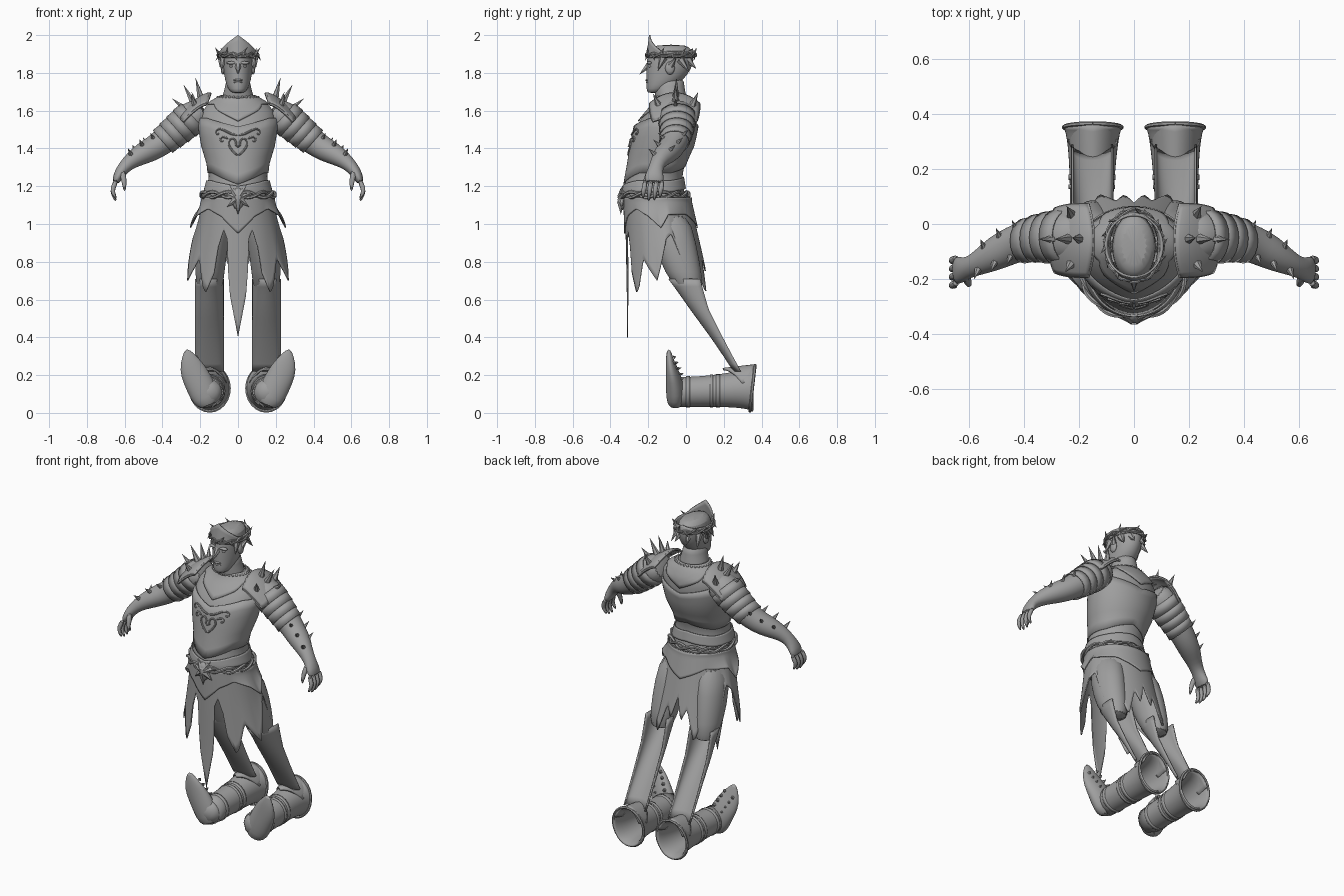
import bpy, bmesh, math
from math import sin, cos, pi, radians
from mathutils import Vector

if "Cube" in bpy.data.objects:
    bpy.data.objects.remove(bpy.data.objects["Cube"], do_unlink=True)

GREY = (0.35, 0.35, 0.35, 1)
grey = bpy.data.materials.new("plain grey")
grey.use_nodes = True
grey.diffuse_color = GREY
shader = grey.node_tree.nodes["Principled BSDF"]
shader.inputs["Base Color"].default_value = GREY
shader.inputs["Roughness"].default_value = 0.7


def finish(name, bm, mirror=False, subdivide=0, thickness=0):
    """Turn a bmesh into a smooth-shaded object with its modifiers."""
    bmesh.ops.remove_doubles(bm, verts=bm.verts[:], dist=0.0002)
    bmesh.ops.recalc_face_normals(bm, faces=bm.faces[:])
    mesh = bpy.data.meshes.new(name)
    bm.to_mesh(mesh)
    bm.free()
    mesh.materials.append(grey)
    mesh.shade_smooth()
    mesh.set_sharp_from_angle(angle=radians(40))
    obj = bpy.data.objects.new(name, mesh)
    bpy.context.scene.collection.objects.link(obj)
    if subdivide:
        obj.modifiers.new("Subdivide", 'SUBSURF').levels = subdivide
        obj.modifiers["Subdivide"].render_levels = subdivide
    if thickness:
        solid = obj.modifiers.new("Thickness", 'SOLIDIFY')
        solid.thickness = thickness
        solid.offset = 0
    if mirror:
        obj.modifiers.new("Mirror", 'MIRROR')


def loft(name, rows, normal=None, ref='X', sides=20, caps=True, **options):
    """Skin ellipses (x, y, z, half width, half depth) set along a path."""
    bm = bmesh.new()
    axis = Vector([float(letter == ref) for letter in 'XYZ'])
    centres = [Vector(row[:3]) for row in rows]
    rings = []
    for i, row in enumerate(rows):
        ahead = centres[min(i + 1, len(rows) - 1)] - centres[max(i - 1, 0)]
        n = Vector(normal) if normal else ahead.normalized()
        u = (axis - n * axis.dot(n)).normalized()
        v = n.cross(u)
        rings.append([bm.verts.new(centres[i] + u * row[3] * cos(t) + v * row[4] * sin(t))
                      for t in (2 * pi * k / sides for k in range(sides))])
    for low, high in zip(rings, rings[1:]):
        for k in range(sides):
            j = (k + 1) % sides
            bm.faces.new((low[k], low[j], high[j], high[k]))
    if caps:
        bm.faces.new(rings[0])
        bm.faces.new(rings[-1])
    finish(name, bm, **options)


def tube(name, points, radius, ref='Y', **options):
    rows = [(*p, radius, radius) for p in points]
    loft(name, rows, ref=ref, sides=6, **options)


def sheet(name, surface, nu, nv, **options):
    """Grid over surface(u, v), with u and v running from 0 to 1."""
    bm = bmesh.new()
    grid = [[bm.verts.new(surface(i / nu, j / nv)) for j in range(nv + 1)] for i in range(nu + 1)]
    for a, b in zip(grid, grid[1:]):
        for j in range(nv):
            bm.faces.new((a[j], b[j], b[j + 1], a[j + 1]))
    finish(name, bm, **options)


def spikes(name, pairs, radius, **options):
    bm = bmesh.new()
    for base, tip in pairs:
        base, tip = Vector(base), Vector(tip)
        turn = (tip - base).to_track_quat('Z', 'Y')
        foot = [bm.verts.new(base + turn @ Vector((radius * cos(k * pi / 3), radius * sin(k * pi / 3), 0)))
                for k in range(6)]
        top = bm.verts.new(tip)
        bm.faces.new(foot)
        for k in range(6):
            bm.faces.new((foot[k], foot[(k + 1) % 6], top))
    finish(name, bm, **options)


def blob(name, places, size, **options):
    bm = bmesh.new()
    for place in places:
        made = bmesh.ops.create_icosphere(bm, subdivisions=2, radius=1)["verts"]
        for vert in made:
            vert.co = Vector(place) + Vector([c * s for c, s in zip(vert.co, size)])
    finish(name, bm, **options)


def blend(table, key):
    """Linear look-up of a row in a table sorted by its first column."""
    key = min(max(key, table[0][0]), table[-1][0])
    for low, high in zip(table, table[1:]):
        if key <= high[0]:
            f = (key - low[0]) / (high[0] - low[0])
            return [a + (b - a) * f for a, b in zip(low[1:], high[1:])]


# Torso: height, centre y, half width, half depth
TORSO = [(1.0, -.15, .18, .16), (1.1, -.16, .185, .165), (1.18, -.17, .17, .16), (1.25, -.17, .152, .148),
         (1.32, -.155, .16, .15), (1.42, -.125, .19, .165), (1.52, -.105, .205, .165),
         (1.6, -.075, .2, .13), (1.65, -.065, .14, .095), (1.69, -.075, .07, .07)]
loft("torso", [(0, cy, z, a, b) for z, cy, a, b in TORSO], normal=(0, 0, 1), sides=28, subdivide=1)


def on_torso(angle, z, off=.006):
    cy, a, b = blend(TORSO, z)
    return Vector(((a + off) * sin(angle), cy - (b + off) * cos(angle), z))


def torso_band(name, low, high, off, thickness=.006):
    """Plate wrapped round the torso between two edge heights given by angle."""
    def surface(u, v):
        angle = (u * 2 - 1) * pi
        return on_torso(angle, low(angle) + (high(angle) - low(angle)) * v, off)
    sheet(name, surface, 56, 6, thickness=thickness)


def vee(angle):
    """Dips at the front and rises a little at the back."""
    return .06 * max(0, 1 - abs(angle)) - .04 * max(0, abs(angle) - pi + 1)


def neck_vee(angle):
    return .09 * max(0, 1 - min(abs(angle), pi - abs(angle)) / .9)


torso_band("breastplate", lambda t: 1.27 - vee(t), lambda t: 1.56 - neck_vee(t) / 2, .004)
torso_band("gorget", lambda t: 1.635 - neck_vee(t), lambda t: 1.68, .003)
torso_band("waist_plate", lambda t: 1.17 - vee(t) / 2, lambda t: 1.23 - vee(t) / 2, .008)

# Chest scrollwork: heart, wings and curls
SCROLLS = {
    "chest_heart": [(0, 1.36), (.03, 1.385), (.055, 1.42), (.045, 1.45), (.02, 1.455), (.006, 1.43), (.015, 1.41)],
    "chest_wing": [(.0, 1.47), (.035, 1.475), (.065, 1.495), (.095, 1.508), (.118, 1.49), (.108, 1.47), (.095, 1.48)],
    "chest_curl": [(.05, 1.45), (.075, 1.465), (.095, 1.455), (.09, 1.435), (.075, 1.44)]}
for name, path in SCROLLS.items():
    tube(name, [on_torso(math.asin(x / .2), z, .009) for x, z in path], .007, mirror=True, subdivide=1)
spikes("chest_boss", [((0, -.285, 1.415), (0, -.31, 1.41))], .022)

# Neck, head and face
loft("neck", [(0, -.075, 1.64, .1, .09), (0, -.082, 1.685, .08, .082), (0, -.09, 1.73, .068, .082),
              (0, -.09, 1.78, .062, .08)], normal=(0, 0, 1), subdivide=1)
loft("head", [(0, -.172, 1.692, .03, .032), (0, -.148, 1.712, .053, .062), (0, -.112, 1.76, .07, .098),
              (0, -.09, 1.82, .078, .121), (0, -.083, 1.88, .082, .126), (0, -.08, 1.925, .077, .114),
              (0, -.08, 1.95, .05, .08)], normal=(0, 0, 1), subdivide=1)
spikes("nose", [((0, -.192, 1.845), (0, -.248, 1.79))], .021)
blob("brows", [(.033, -.194, 1.853)], (.03, .014, .009), mirror=True)
blob("eyes", [(.032, -.189, 1.835)], (.014, .012, .007), mirror=True)
blob("lips", [(0, -.202, 1.762), (0, -.199, 1.75)], (.025, .014, .007))
blob("chin", [(0, -.188, 1.718)], (.028, .02, .018))
blob("ears", [(.08, -.085, 1.825)], (.012, .026, .035), mirror=True)
spikes("ear_points", [((.082, -.08, 1.84), (.108, -.05, 1.885))], .018, mirror=True)
blob("neck_chain", [on_torso(k * pi / 15, 1.672, .006) for k in range(30)], (.007, .007, .007))


# Crown: peaked band, thorn ropes and points
def crown(u, v):
    t = (u * 2 - 1) * pi
    peak = .085 * max(0, 1 - abs(t) / 1.1) + .02 * max(0, abs(t) - 2.5)
    return (.09 + .014 * v) * sin(t), -.08 - .126 * cos(t) + .014 * v * cos(t), 1.88 + (.035 + peak) * v


sheet("crown_band", crown, 48, 4, thickness=.008)
for n in range(2):
    vine = []
    for k in range(73):
        t, wave = k * pi / 36, k * pi / 6 + n * pi
        r = .008 + .005 * cos(wave)
        vine.append(((.095 + r) * sin(t), -.08 - (.12 + r) * cos(t), 1.895 + .009 * sin(wave)))
    tube(f"crown_vine_{n}", vine, .006, ref='Z')
thorns = []
for k in range(14):
    t = (k + .5) * pi / 7
    thorns.append(((.1 * sin(t), -.08 - .125 * cos(t), 1.9),
                   (.124 * sin(t + .2), -.08 - .137 * cos(t + .2), 1.9 + .035 * (-1) ** k)))
spikes("crown_thorns", thorns, .01)
spikes("nape_points", [((.03, .01, 1.87), (.04, .055, 1.82)), ((.07, -.03, 1.87), (.09, .02, 1.8)),
                       ((.075, -.12, 1.88), (.088, -.15, 1.81))], .022, mirror=True)

# Arms with banded sleeves and spiked forearms
ARM = [(.17, -.045, 1.6, .095, .08), (.24, -.045, 1.57, .097, .088), (.31, -.048, 1.51, .088, .082),
       (.38, -.055, 1.45, .076, .073), (.44, -.075, 1.405, .068, .066), (.5, -.105, 1.375, .064, .06),
       (.56, -.14, 1.34, .046, .045), (.605, -.16, 1.3, .036, .034), (.635, -.168, 1.255, .05, .028),
       (.65, -.17, 1.215, .054, .018)]
loft("arms", ARM, ref='Y', mirror=True, subdivide=1)
for n in range(4):
    x = .24 + .038 * n
    start, end = [blend(ARM, x + step) for step in (0, .045)]
    loft(f"sleeve_band_{n}", [(x, *start[:2], start[2], start[3]),
                              (x + .045, *end[:2], end[2] + .006, end[3] + .006)],
         normal=(.75, 0, -.66), ref='Y', caps=False, thickness=.006, mirror=True)
barbs = []
for n, x in enumerate((.41, .43, .47, .49, .53, .555)):
    y, z, a, b = blend(ARM, x)
    turn = .75 * (-1) ** n
    out = Vector((.4 * cos(turn), sin(turn), .85 * cos(turn)))
    barbs.append((Vector((x, y, z)) + out * a * .85, Vector((x, y, z)) + out * (a + .045)))
spikes("forearm_spikes", barbs, .014, mirror=True)

# Fingers and thumbs
for n in range(4):
    y, drop = -.214 + .03 * n, .012 * abs(n - 1.4)
    loft(f"finger_{n}", [(.643, y, 1.235, .015, .016), (.665, y - .008, 1.185, .014, .014),
                         (.662, y - .012, 1.15 + drop, .012, .012), (.645, y - .014, 1.115 + drop, .006, .006)],
         ref='Y', sides=8, mirror=True, subdivide=1)
loft("thumbs", [(.615, -.185, 1.285, .02, .02), (.603, -.215, 1.235, .016, .016),
                (.6, -.225, 1.17, .007, .007)], ref='Y', sides=8, mirror=True, subdivide=1)


# Shoulder plates with a rim and spikes
def pauldron(u, v):
    side = 2 * v - 1
    reach = u * (1 - .12 * side ** 4)
    inset = .02 * side ** 2
    return (.148 + inset + (.155 - inset) * reach, -.06 + .13 * side * (1 - .12 * u ** 3),
            1.69 - .11 * reach ** 1.5 - .055 * side ** 2)


sheet("pauldrons", pauldron, 10, 14, thickness=.016, mirror=True)
rim = [(0, k / 8) for k in range(8)] + [(k / 8, 1) for k in range(8)]
rim += [(1 - u, 1 - v) for u, v in rim] + [(0, 0)]
tube("pauldron_rims", [pauldron(u, v) for u, v in rim], .008, ref='Z', mirror=True)
spikes("shoulder_spikes", [((.195, -.055, 1.66), (.225, -.05, 1.775)), ((.235, -.055, 1.64), (.29, -.055, 1.74)),
                           ((.275, -.055, 1.605), (.35, -.055, 1.665)), ((.225, .03, 1.62), (.245, .065, 1.7)),
                           ((.225, -.14, 1.62), (.25, -.175, 1.69))], .021, mirror=True)

# Belt ropes, buckle and its petals
for n in range(2):
    rope = []
    for k in range(97):
        t, wave = k * pi / 48, k * pi / 8 + n * pi
        r = .012 + .007 * cos(wave)
        rope.append(((.178 + r) * sin(t), -.165 - (.163 + r) * cos(t), 1.155 + .015 * sin(wave)))
    tube(f"belt_rope_{n}", rope, .009, ref='Z')
blob("buckle", [(0, -.335, 1.135)], (.035, .025, .06))
spikes("buckle_petals", [((.01, -.34, 1.14), (.075, -.33, 1.165)), ((.01, -.34, 1.13), (.06, -.34, 1.09)),
                         ((.008, -.34, 1.15), (.045, -.335, 1.205)), ((0, -.345, 1.12), (0, -.345, 1.05))],
       .024, mirror=True)


# Skirts: cloth edge height by angle from the front
def skirt(name, edge, off, flare):
    def surface(u, v):
        angle = (u * 2 - 1) * pi
        bottom = blend(edge, abs(math.degrees(angle)))[0]
        z = 1.14 + (bottom - 1.14) * v
        t = min(max((1.12 - z) / .4, 0), 1.2)
        wide = .185 + .07 * t + off + flare * v * v * max(0, -cos(2 * angle))
        return wide * sin(angle), -.15 + .05 * t - (.17 + .042 * t + off) * cos(angle), z
    sheet(name, surface, 120, 10, thickness=.006)


skirt("torn_skirt", [(0, .4), (9, .62), (12, .75), (15, .92), (21, .97), (27, .88), (30, .74), (39, .64), (44, .66),
                     (56, .82), (63, .77), (75, .7), (82, .77), (96, .92), (106, .95), (120, .76), (126, .7),
                     (138, .82), (152, .63), (164, .82), (172, .74), (180, .88)], 0, .02)
skirt("hip_plates", [(0, .95), (25, 1.04), (50, 1.08), (72, 1.04), (90, .98), (105, 1.05), (140, 1.05), (180, .98)],
      .008, .035)

# Thighs, and shin shells that stay open at the back
loft("thighs", [(.11, -.1, 1.08, .09, .11), (.14, -.06, .9, .09, .115), (.15, -.015, .74, .078, .1),
                (.15, .035, .62, .068, .06)], normal=(0, 0, 1), mirror=True, subdivide=1)
SHIN = [(.22, .285, .03), (.3, .24, .037), (.4, .185, .05), (.55, .105, .08), (.65, .07, .115), (.71, .05, .14)]


def shin(u, v):
    t, z = (2 * u - 1) * 1.75, .22 + .49 * v
    cy, depth = blend(SHIN, z)
    return .152 + .073 * sin(t), cy - depth * cos(t), z


sheet("shin_shells", shin, 16, 12, thickness=.008, mirror=True)

# Boots: open shaft lying back, straps, heel and upturned foot
SHAFT = [(.15, .355, .13, .104, .122), (.15, .335, .128, .095, .106), (.15, .28, .125, .086, .094),
         (.152, .18, .118, .078, .082), (.155, .06, .112, .074, .076), (.158, -.06, .11, .07, .074)]
loft("boot_shafts", SHAFT, normal=(0, 1, 0), caps=False, thickness=.01, mirror=True, subdivide=1)
blob("boot_heels", [(.158, -.05, .11)], (.076, .055, .074), mirror=True)
for n, (y, width) in enumerate([(.17, .01), (.135, .008), (.01, .01)]):
    x, z, a, b = blend([(r[1], r[0], *r[2:]) for r in reversed(SHAFT)], y)
    loft(f"boot_strap_{n}", [(x, y - width, z, a + .004, b + .004), (x, y + width, z, a + .004, b + .004)],
         normal=(0, 1, 0), caps=False, thickness=.008, mirror=True)
cuff = [(.15 + .105 * sin(k * pi / 12), .352 + .014 * cos(k * pi / 12), .13 + .122 * cos(k * pi / 12))
        for k in range(25)]
tube("boot_cuff_rims", cuff, .008, mirror=True)
sheet("boot_knee_guards", lambda u, v: (.15 + .1 * sin(u * 2 - 1), .365 - .17 * v * (1 - .6 * abs(2 * u - 1)),
                                        .13 + .122 * cos((u * 2 - 1) * 1.2) - .02 * v),
      12, 6, thickness=.012, mirror=True)
loft("boot_feet", [(.15, -.06, .03, .035, .045), (.17, -.055, .08, .05, .078), (.205, -.06, .155, .048, .076),
                   (.238, -.074, .22, .034, .072), (.257, -.086, .275, .022, .052), (.272, -.092, .338, .01, .012)],
     ref='Y', mirror=True, subdivide=1)
spikes("boot_studs", [((.2 + .016 * k + s * .028, -.035 - .01 * k, .19 + .03 * k - s * .014),
                       (.2 + .016 * k + s * .03, -.01 - .014 * k, .195 + .03 * k - s * .014))
                      for k in range(4) for s in (-1, 1)], .011, mirror=True)
